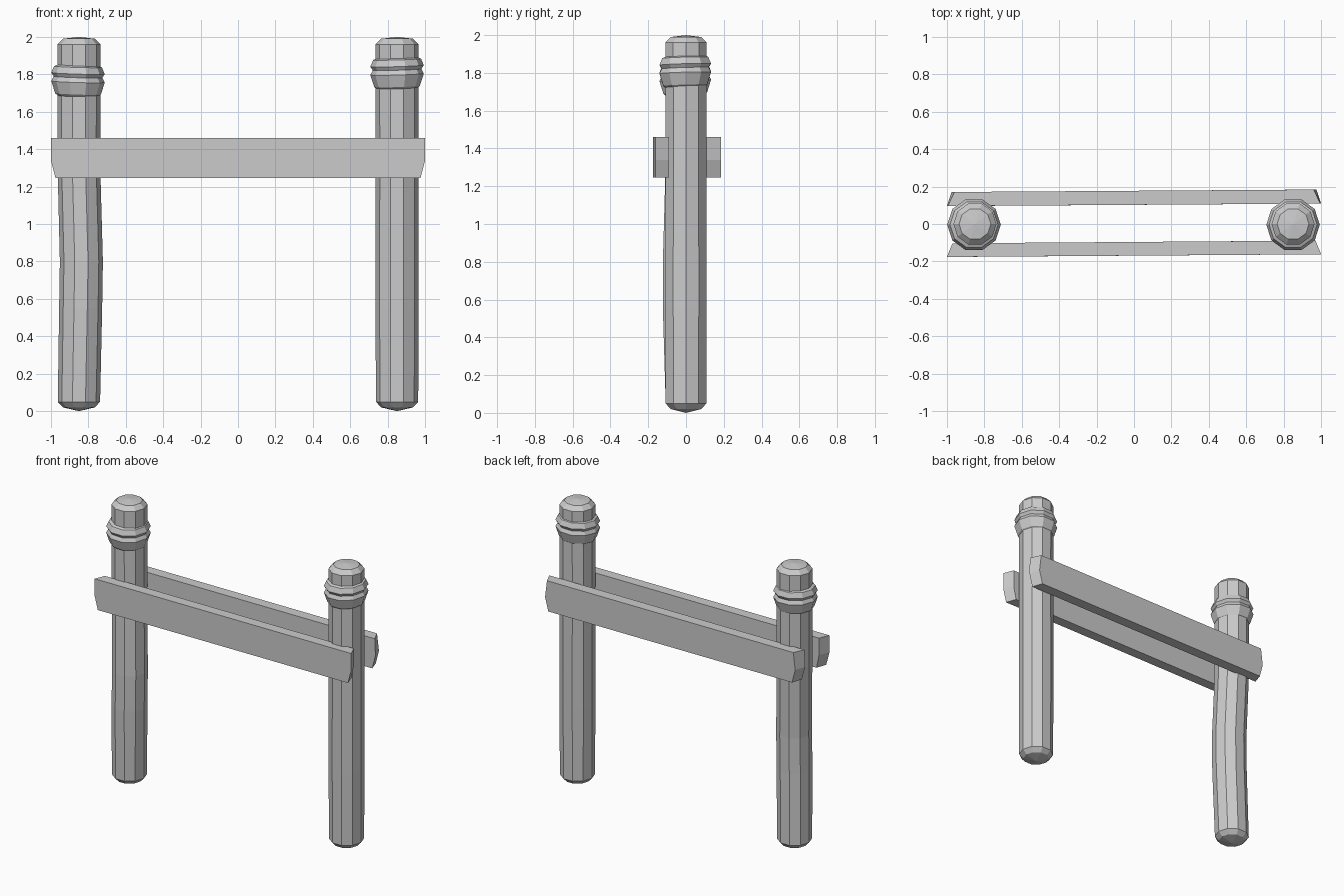
import bpy, bmesh
from math import cos, sin, pi

if "Cube" in bpy.data.objects:
    bpy.data.objects.remove(bpy.data.objects["Cube"])

SIDES = 10


def make_object(name, bm):
    bmesh.ops.recalc_face_normals(bm, faces=bm.faces)
    mesh = bpy.data.meshes.new(name)
    bm.to_mesh(mesh)
    bm.free()
    obj = bpy.data.objects.new(name, mesh)
    bpy.context.collection.objects.link(obj)
    return obj


def lathe(name, rings, tip=None, base=None, tilt=(0, 0)):
    """Stack of flat-sided rings (x, y, z, radius), closed by points or flat caps."""
    bm = bmesh.new()
    loops = []
    for x, y, z, r in rings:
        loop = []
        for i in range(SIDES):
            a = 2 * pi * i / SIDES
            dx, dy = r * cos(a), r * sin(a)
            loop.append(bm.verts.new((x + dx, y + dy, z + tilt[0] * dx + tilt[1] * dy)))
        loops.append(loop)
    for lo, hi in zip(loops, loops[1:]):
        for i in range(SIDES):
            j = (i + 1) % SIDES
            bm.faces.new((lo[i], lo[j], hi[j], hi[i]))
    for loop, point in ((loops[0], base), (loops[-1], tip)):
        if point:
            v = bm.verts.new(point)
            for i in range(SIDES):
                bm.faces.new((loop[i], loop[(i + 1) % SIDES], v))
        else:
            bm.faces.new(loop)
    return make_object(name, bm)


def post(name, x, bend):
    # rounded-off log, optionally bowed around a third of its height
    rings = [(x, 0, 0.02, 0.085), (x, 0, 0.05, 0.113),
             (x + 0.7 * bend, -bend, 0.55, 0.115), (x + bend, -bend, 0.8, 0.115),
             (x, 0, 1.3, 0.114), (x, 0, 1.96, 0.115), (x, 0, 1.99, 0.085)]
    lathe(name, rings, tip=(x, 0, 2.0), base=(x, 0, 0.0))


def collar(name, x, z, tilt):
    # two bulging rope bands with a pinch between them
    profile = [(0.0, 0.105), (0.015, 0.122), (0.08, 0.143), (0.105, 0.13),
               (0.125, 0.143), (0.16, 0.128), (0.17, 0.105)]
    lathe(name, [(x, -0.004, z + dz, r) for dz, r in profile], tilt=tilt)


def rail(name, y_left, y_right, thick, near, far):
    """Plank with angled ends; near/far are (top, middle, bottom) half lengths."""
    bm = bmesh.new()
    heights = (1.46, 1.34, 1.245)
    sides = []
    for dy, ends in ((0, near), (thick, far)):
        right = [bm.verts.new((e, y_right + dy, z)) for e, z in zip(ends, heights)]
        left = [bm.verts.new((-e, y_left + dy, z)) for e, z in zip(ends, heights)]
        sides.append(right + left[::-1])
    a, b = sides
    bm.faces.new(a)
    bm.faces.new(b)
    for i in range(6):
        j = (i + 1) % 6
        bm.faces.new((a[i], a[j], b[j], b[i]))
    make_object(name, bm)


# Posts
post("left_post", -0.85, 0.013)
post("right_post", 0.85, 0.0)

# Rope collars
collar("left_collar", -0.855, 1.68, (-0.03, 0.03))
collar("right_collar", 0.85, 1.72, (0.03, 0.03))

# Rails
rail("front_rail", -0.176, -0.162, 0.073, (1.0, 1.0, 0.975), (0.97, 0.97, 0.95))
rail("back_rail", 0.096, 0.109, 0.075, (0.995, 1.0, 0.975), (0.96, 0.975, 0.95))
